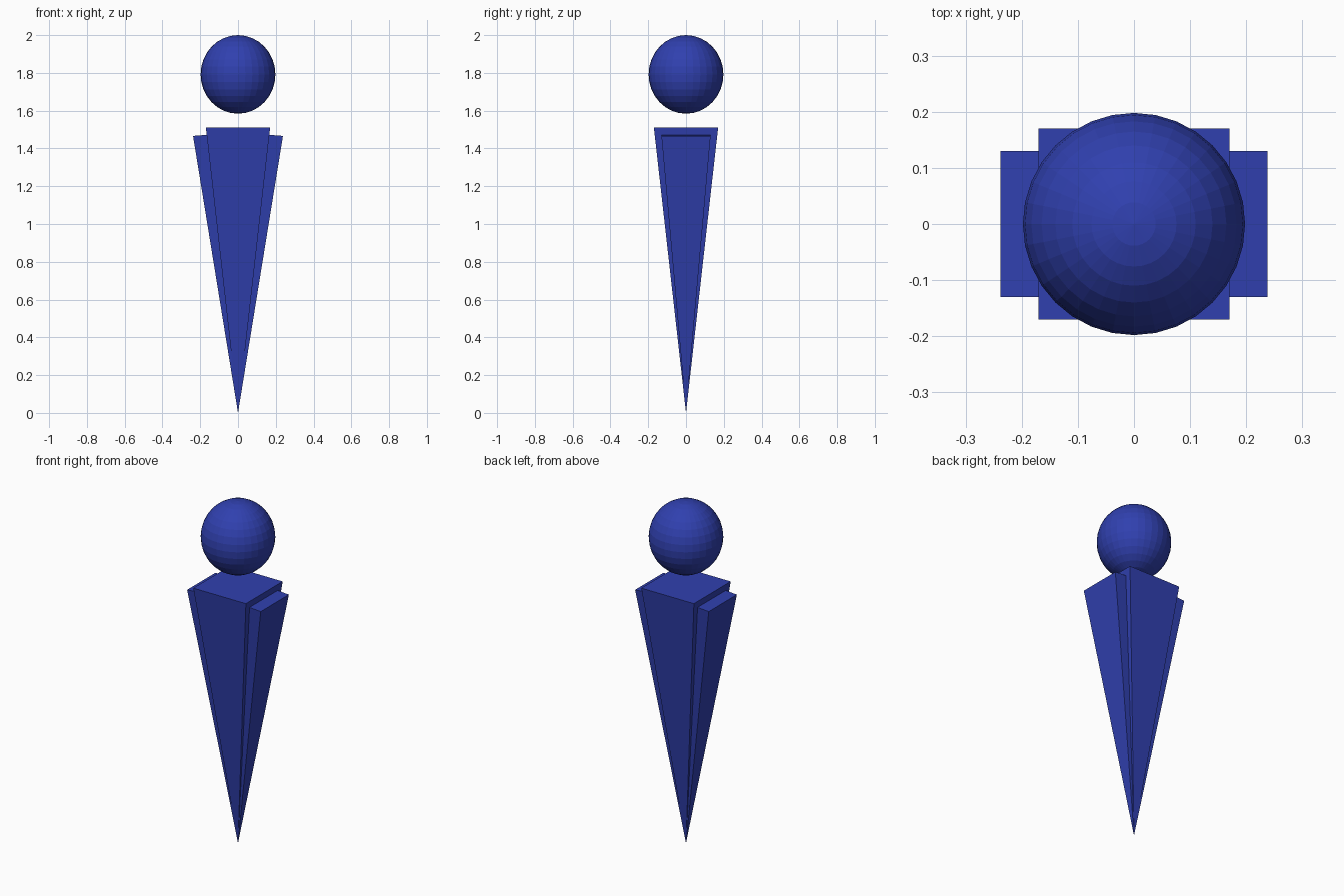
import bpy
from math import pi, sqrt, radians
from mathutils import Matrix

if "Cube" in bpy.data.objects:
    bpy.data.objects.remove(bpy.data.objects["Cube"])

blue = bpy.data.materials.new("indigo_blue")
blue.diffuse_color = (0.0296, 0.0513, 0.429, 1)
blue.use_nodes = True
blue.node_tree.nodes["Principled BSDF"].inputs["Base Color"].default_value = blue.diffuse_color


def spike(name, half, height, tilt=0):
    """Square pyramid standing on its tip at the origin, leaning sideways by tilt."""
    bpy.ops.mesh.primitive_cone_add(vertices=4, radius1=0, radius2=half * sqrt(2), depth=height)
    ob = bpy.context.object
    ob.name = name
    ob.data.transform(Matrix.Rotation(tilt, 4, 'Y')
                      @ Matrix.Translation((0, 0, height / 2))
                      @ Matrix.Rotation(pi / 4, 4, 'Z'))
    ob.data.materials.append(blue)


# Tapered body and the two leaning arms
spike("body", 0.17, 1.51)
for side, s in (("left", -1), ("right", 1)):
    spike(side + "_arm", 0.13, 1.48, s * radians(4.2))

# Floating faceted head, slightly taller than wide
bpy.ops.mesh.primitive_uv_sphere_add(segments=32, ring_count=16, radius=1)
head = bpy.context.object
head.name = "head"
head.data.transform(Matrix.Translation((0, 0, 1.792)) @ Matrix.Diagonal((0.198, 0.198, 0.208, 1)))
head.data.materials.append(blue)
